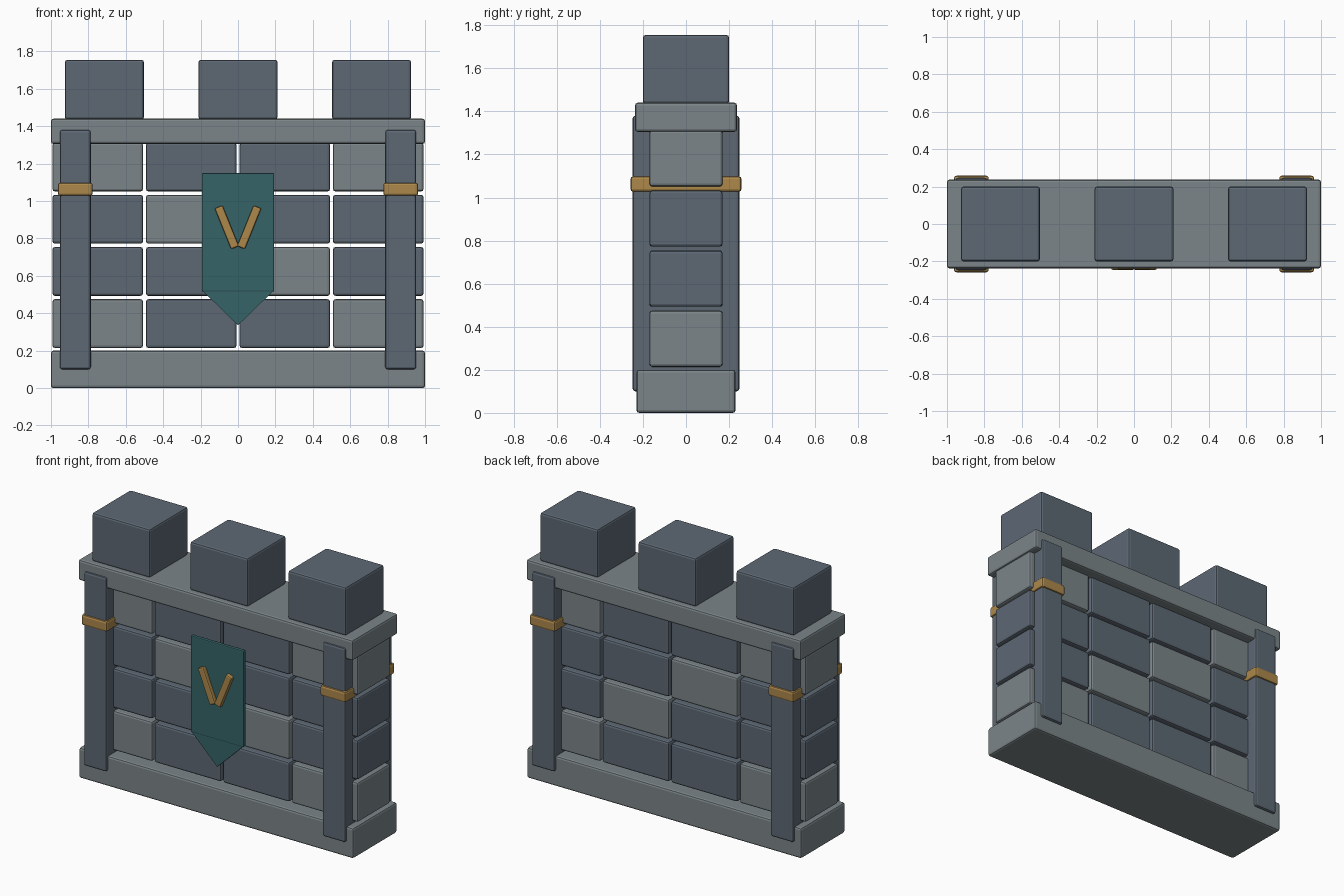
import bpy, bmesh, math
from mathutils import Matrix

if "Cube" in bpy.data.objects:
    bpy.data.objects.remove(bpy.data.objects["Cube"])


def material(name, rgb):
    m = bpy.data.materials.new(name)
    m.diffuse_color = (*rgb, 1)
    m.use_nodes = True
    m.node_tree.nodes["Principled BSDF"].inputs["Base Color"].default_value = m.diffuse_color
    return m


LIGHT = material("light_stone", (0.20, 0.235, 0.25))
DARK = material("dark_stone", (0.11, 0.14, 0.175))
TEAL = material("teal_cloth", (0.035, 0.125, 0.135))
GOLD = material("gold_metal", (0.42, 0.25, 0.07))


def finish(name, bm, mat, bevel):
    mesh = bpy.data.meshes.new(name)
    bm.to_mesh(mesh)
    bm.free()
    mesh.materials.append(mat)
    ob = bpy.data.objects.new(name, mesh)
    bpy.context.collection.objects.link(ob)
    if bevel:
        mod = ob.modifiers.new("soft_edges", "BEVEL")
        mod.width = bevel
        mod.segments = 2
    return ob


def block(name, x, y, z, mat, bevel=0.013):
    """Bevelled box given as (min, max) on each axis."""
    bm = bmesh.new()
    size = [b - a for a, b in (x, y, z)]
    bmesh.ops.create_cube(bm, size=1, matrix=Matrix.Diagonal((*size, 1)))
    ob = finish(name, bm, mat, bevel)
    ob.location = [(a + b) / 2 for a, b in (x, y, z)]
    return ob


# Plinth and coping
block("base_plinth", (-1, 1), (-0.23, 0.23), (0, 0.2), LIGHT)
block("coping", (-1, 1), (-0.237, 0.237), (1.305, 1.44), LIGHT)

# Stone courses: full-depth blocks with open joints (L = light, D = dark)
for row, tones in enumerate(("LDDL", "DDLD", "DLDD", "LDDL")):
    z = 0.214 + row * 0.279
    for col, tone in enumerate(tones):
        cx = -0.75 + col * 0.5
        block(f"wall_stone_{row}_{col}", (cx - 0.242, cx + 0.242), (-0.17, 0.17),
              (z, z + 0.261), LIGHT if tone == "L" else DARK)

# Merlons
for i in (-1, 0, 1):
    cx = i * 0.714
    block(f"merlon_{i + 1}", (cx - 0.211, cx + 0.211), (-0.2, 0.2), (1.435, 1.755), DARK)

# Pilasters and their metal bands
for side, cx in (("left", -0.87), ("right", 0.87)):
    block(f"pilaster_{side}", (cx - 0.083, cx + 0.083), (-0.248, 0.248), (0.1, 1.38), DARK)
    block(f"band_{side}", (cx - 0.093, cx + 0.093), (-0.258, 0.258), (1.027, 1.098), GOLD)

# Banner cloth with pointed tail
block("banner", (-0.193, 0.193), (-0.22, -0.195), (0.515, 1.15), TEAL, 0.006)
bm = bmesh.new()
tail = bm.faces.new([bm.verts.new((x, -0.217, z))
                     for x, z in ((-0.19, 0.52), (0, 0.335), (0.19, 0.52))])
ext = bmesh.ops.extrude_face_region(bm, geom=[tail])
bmesh.ops.translate(bm, vec=(0, 0.02, 0),
                    verts=[g for g in ext["geom"] if isinstance(g, bmesh.types.BMVert)])
bmesh.ops.recalc_face_normals(bm, faces=bm.faces)
finish("banner_tail", bm, TEAL, 0)

# Chevron bars on the banner
for side, s in (("left", -1), ("right", 1)):
    cx = s * 0.06
    bar = block(f"chevron_bar_{side}", (cx - 0.0225, cx + 0.0225), (-0.245, -0.21),
                (0.742, 0.977), GOLD, 0.008)
    bar.rotation_euler.y = s * math.radians(22)
